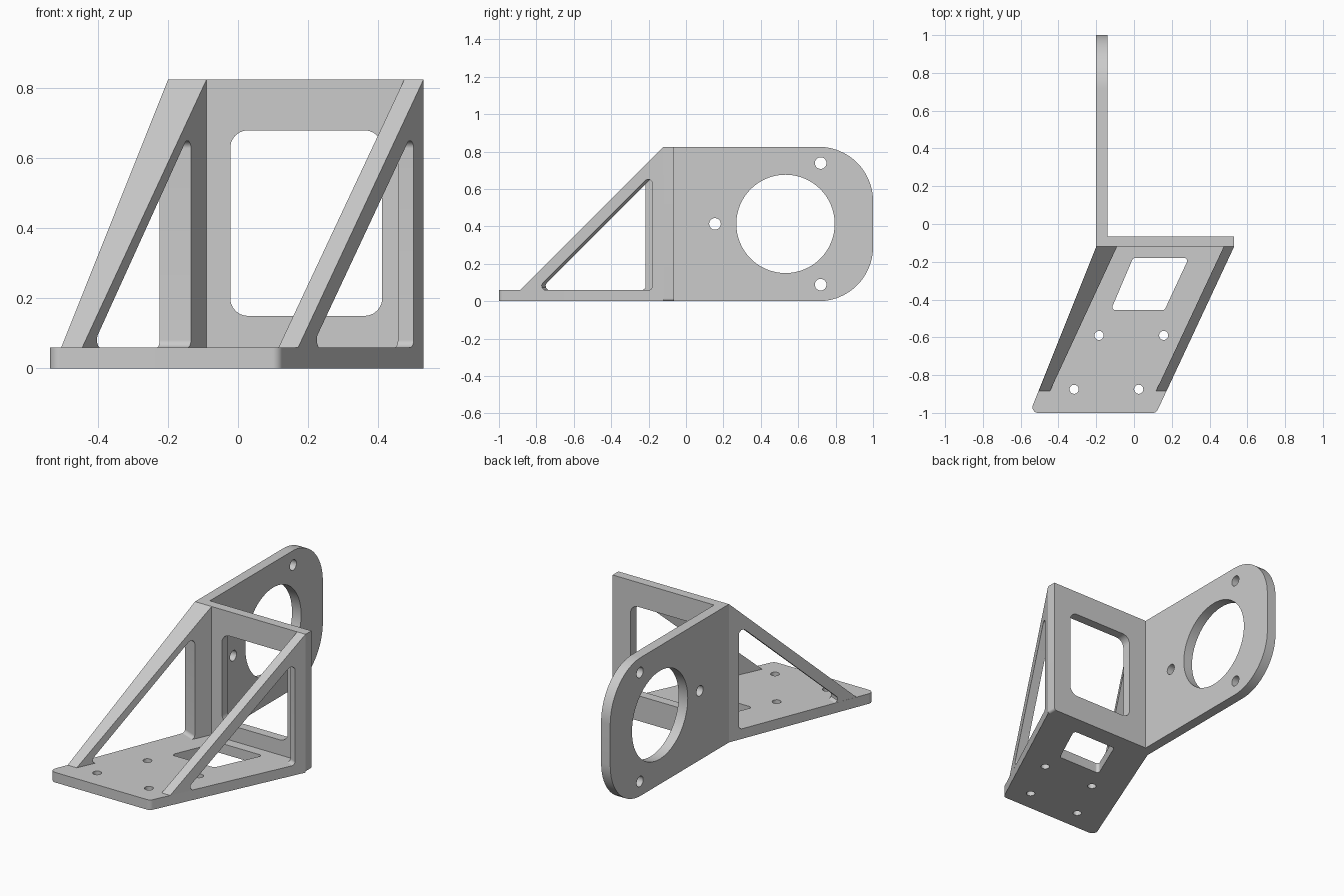
import bpy, bmesh, math
from mathutils import Vector

if "Cube" in bpy.data.objects:
    bpy.data.objects.remove(bpy.data.objects["Cube"], do_unlink=True)

grey = bpy.data.materials.new("plain_grey")
grey.use_nodes = True
colour = (0.6, 0.6, 0.6, 1)
grey.diffuse_color = colour
grey.node_tree.nodes["Principled BSDF"].inputs["Base Color"].default_value = colour

TOP, THICK = 0.825, 0.06            # overall height, sheet thickness
FRONT, BACK = -0.12, -0.065         # faces of the upright wall


def rounded(corners, steps=8):
    """Outline from (u, v, radius) corners, with arcs at the rounded ones."""
    out = []
    for i, (u, v, r) in enumerate(corners):
        p = Vector((u, v))
        if r == 0:
            out.append(p)
            continue
        a = (Vector(corners[i - 1][:2]) - p).normalized()
        b = (Vector(corners[(i + 1) % len(corners)][:2]) - p).normalized()
        half = a.angle(b) / 2
        centre = p + (a + b).normalized() * (r / math.sin(half))
        start = p + a * (r / math.tan(half)) - centre
        end = p + b * (r / math.tan(half)) - centre
        out += [centre + start.lerp(end, s / steps).normalized() * r for s in range(steps + 1)]
    return out


def circle(u, v, r, n=48):
    return [Vector((u + r * math.cos(math.tau * i / n), v + r * math.sin(math.tau * i / n)))
            for i in range(n)]


def solid(name, loop_a, loop_b):
    """Closed solid between two matching loops of 3D points."""
    bm = bmesh.new()
    a = [bm.verts.new(p) for p in loop_a]
    b = [bm.verts.new(p) for p in loop_b]
    bm.faces.new(a)
    bm.faces.new(b)
    for i in range(len(a)):
        bm.faces.new((a[i - 1], a[i], b[i], b[i - 1]))
    bmesh.ops.recalc_face_normals(bm, faces=bm.faces)
    mesh = bpy.data.meshes.new(name)
    bm.to_mesh(mesh)
    bm.free()
    mesh.materials.append(grey)
    ob = bpy.data.objects.new(name, mesh)
    bpy.context.collection.objects.link(ob)
    return ob


PLANES = {"x": lambda p, d: (d, p.x, p.y),
          "y": lambda p, d: (p.x, d, p.y),
          "z": lambda p, d: (p.x, p.y, d)}


def sheet(name, axis, outline, low, high):
    place = PLANES[axis]
    return solid(name, [place(p, low) for p in outline], [place(p, high) for p in outline])


def cut(ob, cutter):
    mod = ob.modifiers.new("opening", "BOOLEAN")
    mod.operation, mod.solver, mod.object = "DIFFERENCE", "EXACT", cutter
    bpy.context.view_layer.objects.active = ob
    bpy.ops.object.modifier_apply(modifier=mod.name)
    bpy.data.objects.remove(cutter, do_unlink=True)


def finish(ob):
    bpy.ops.object.select_all(action="DESELECT")
    ob.select_set(True)
    bpy.context.view_layer.objects.active = ob
    bpy.ops.object.shade_smooth_by_angle(angle=math.radians(30))


# Slanted base plate with a window and four screw holes
base = sheet("base_plate", "z", rounded([(-0.552, -1, 0.03), (0.118, -1, 0.03),
             (0.53, FRONT, 0), (-0.2, FRONT, 0)]), 0, THICK)
openings = [rounded([(-0.122, -0.455, 0.015), (0.162, -0.455, 0.015),
                     (0.29, -0.18, 0.015), (-0.005, -0.18, 0.015)])]
for x, y in ((-0.185, -0.59), (-0.317, -0.875)):
    openings += [circle(x, y, 0.024), circle(x + 0.342, y, 0.024)]
for outline in openings:
    cut(base, sheet("cutter", "z", outline, -0.1, 0.2))
finish(base)

# Upright wall with a rounded window
wall = sheet("upright_wall", "y", rounded([(-0.14, 0, 0), (0.53, 0, 0.015),
             (0.53, TOP, 0), (-0.14, TOP, 0)]), FRONT, BACK)
cut(wall, sheet("cutter", "y", rounded([(-0.022, 0.15, 0.05), (0.412, 0.15, 0.05),
    (0.412, 0.68, 0.05), (-0.022, 0.68, 0.05)]), -0.3, 0.1))
finish(wall)

# Side flange with a large bore and three bolt holes
flange = sheet("side_flange", "x", rounded([(FRONT, 0, 0), (1, 0, 0.29),
               (1, TOP, 0.29), (FRONT, TOP, 0)], 20), -0.2, -0.14)
for y, z, r in ((0.532, 0.413, 0.263), (0.155, 0.413, 0.031),
                (0.72, 0.738, 0.031), (0.72, 0.088, 0.031)):
    cut(flange, sheet("cutter", "x", circle(y, z, r, 64), -0.4, 0.1))
finish(flange)


# Triangular ribs, each pierced square to its outer face
def rib(name, outer_top, outer_foot, inner_top, inner_foot):
    foot_y = FRONT - (TOP - THICK)

    def side(top, foot):
        return [(top, FRONT, TOP), (foot, foot_y, THICK), (top, FRONT, THICK)]

    ob = solid(name, side(outer_top, outer_foot), side(inner_top, inner_foot))
    slope = (outer_top - outer_foot) / (FRONT - foot_y)
    across = Vector((1, -slope, 0)).normalized() * 0.2
    hole = rounded([(-0.803, 0.059, 0.022), (-0.18, 0.059, 0.022), (-0.18, 0.682, 0.022)])
    face = [Vector((outer_top + slope * (p.x - FRONT), p.x, p.y)) for p in hole]
    cut(ob, solid("cutter", [p - across for p in face], [p + across for p in face]))
    finish(ob)


rib("right_rib", -0.2, -0.505, -0.09, -0.445)
rib("left_rib", 0.53, 0.172, 0.475, 0.116)
